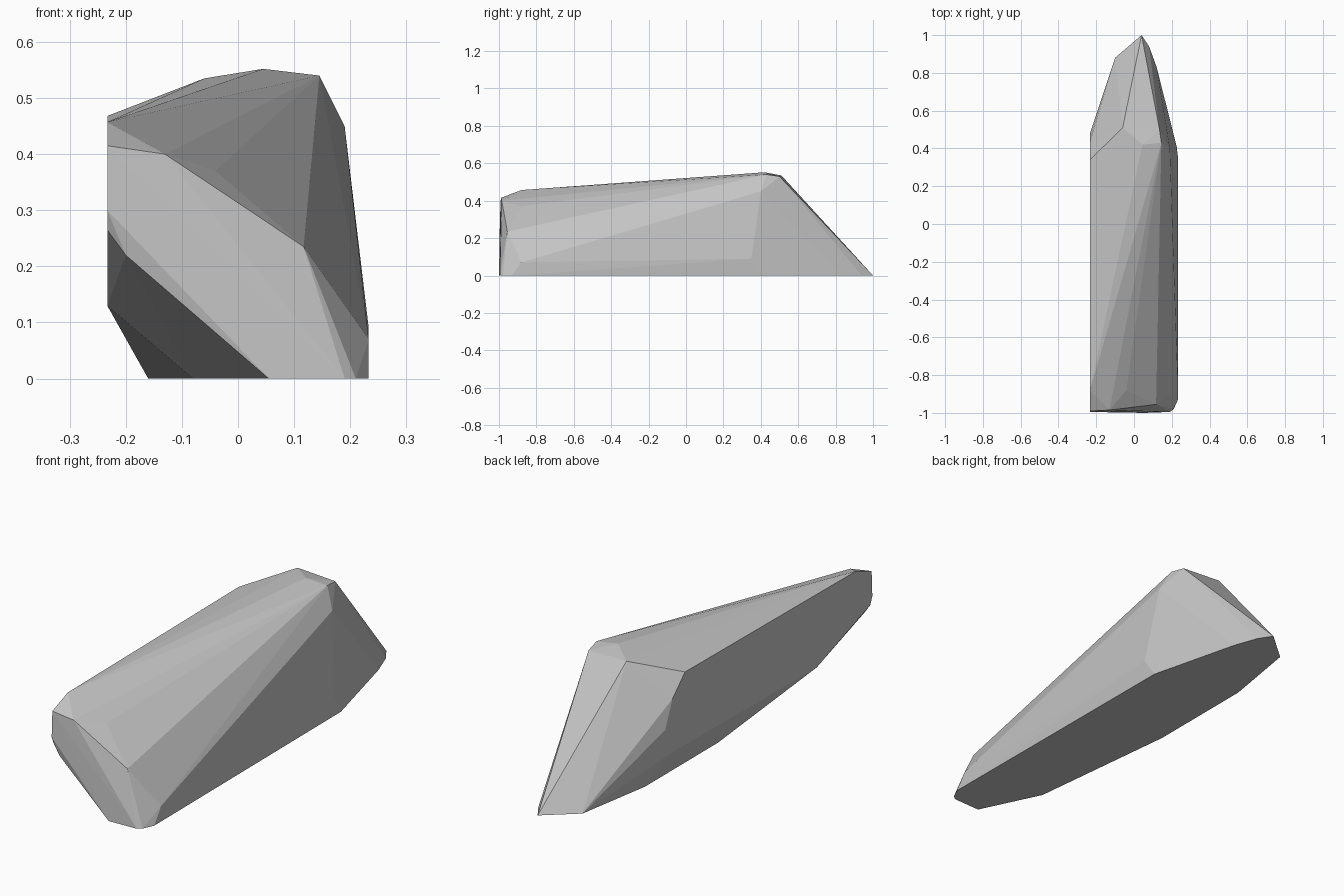
import bpy
import bmesh

# Key corners of the chipped stone, grouped by region
ground = [(0.04, 1.0, 0), (-0.10, 0.88, 0), (-0.16, 0.52, 0), (-0.16, 0.0, 0),
          (-0.08, -0.72, 0), (0.055, -1.0, 0), (0.19, -0.995, 0), (0.21, -0.98, 0),
          (0.233, -0.93, 0), (0.226, 0.41, 0), (0.12, 0.83, 0), (0.08, 0.94, 0)]
left_side = [(-0.233, -0.6, 0.13), (-0.233, 0.45, 0.14), (-0.233, 0.48, 0.26),
             (-0.233, 0.43, 0.38), (-0.233, 0.34, 0.468)]
front_end = [(-0.233, -0.88, 0.457), (-0.233, -0.99, 0.415), (-0.13, -0.985, 0.40),
             (-0.04, -0.88, 0.37), (0.117, -0.955, 0.235), (0.145, -0.965, 0.155),
             (-0.233, -0.995, 0.30), (-0.233, -0.98, 0.265), (-0.20, -0.985, 0.22)]
top_ridge = [(0.045, 0.42, 0.552), (-0.06, 0.51, 0.535), (0.135, 0.50, 0.53),
             (0.145, 0.43, 0.54), (0.19, 0.40, 0.45)]
right_side = [(0.233, -0.88, 0.07), (0.233, 0.35, 0.09)]

# Wrap the corners into one faceted solid
bm = bmesh.new()
for p in ground + left_side + front_end + top_ridge + right_side:
    bm.verts.new(p)
hull = bmesh.ops.convex_hull(bm, input=bm.verts[:])
loose = {v for v in hull["geom_interior"] if isinstance(v, bmesh.types.BMVert)}
bmesh.ops.delete(bm, geom=list(loose), context='VERTS')
bmesh.ops.dissolve_limit(bm, angle_limit=0.01, verts=bm.verts[:], edges=bm.edges[:])
bmesh.ops.recalc_face_normals(bm, faces=bm.faces[:])

mesh = bpy.data.meshes.new("stone_block")
bm.to_mesh(mesh)
bm.free()

# Single stone colour
grey = bpy.data.materials.new("stone_grey")
grey.diffuse_color = (0.55, 0.55, 0.55, 1)
mesh.materials.append(grey)

stone = bpy.data.objects.new("stone_block", mesh)
bpy.context.collection.objects.link(stone)
